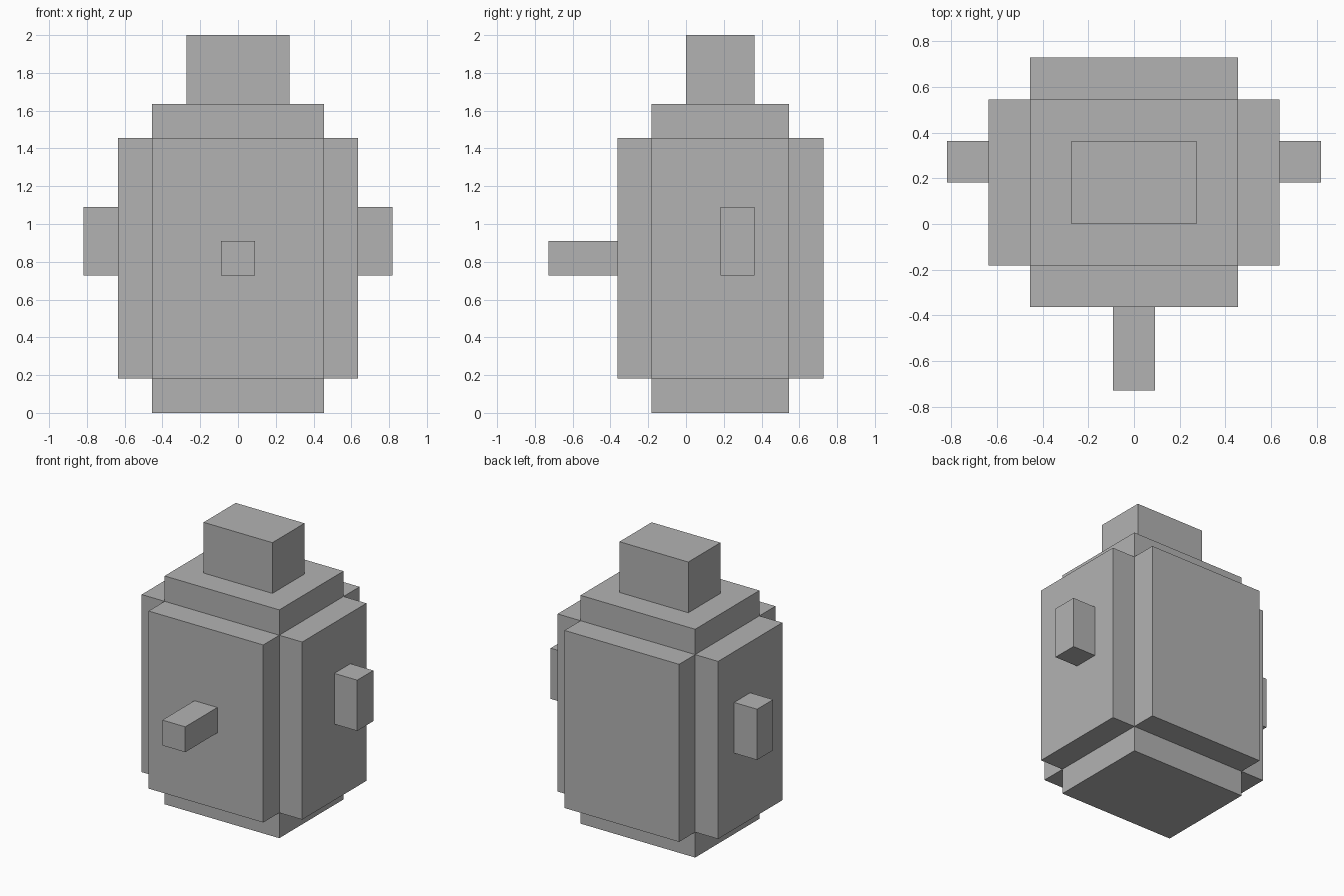
import bpy
import bmesh
from mathutils import Vector

cube = bpy.data.objects.get("Cube")
if cube:
    bpy.data.objects.remove(cube, do_unlink=True)

UNIT = 2 / 11  # the whole model sits on a block grid, 11 blocks tall

grey = bpy.data.materials.new("plain grey")
grey.use_nodes = True
colour = (0.45, 0.45, 0.45, 1)
grey.diffuse_color = colour
grey.node_tree.nodes["Principled BSDF"].inputs["Base Color"].default_value = colour


def block(name, low, high):
    """Add a box between two grid corners."""
    low, high = Vector(low) * UNIT, Vector(high) * UNIT
    size = high - low
    mesh = bpy.data.meshes.new(name)
    bm = bmesh.new()
    bmesh.ops.create_cube(bm, size=1)
    bmesh.ops.scale(bm, vec=size, verts=bm.verts)
    bm.to_mesh(mesh)
    bm.free()
    mesh.materials.append(grey)
    obj = bpy.data.objects.new(name, mesh)
    obj.location = (low + high) / 2
    bpy.context.collection.objects.link(obj)
    return obj


# Main body and the neck block on top
block("body_core", (-2.5, -1, 0), (2.5, 3, 9))
block("top_block", (-1.5, 0, 9), (1.5, 2, 11))

# Raised panels on the front and back
block("front_panel", (-2.5, -2, 1), (2.5, -1, 8))
block("back_panel", (-2.5, 3, 1), (2.5, 4, 8))

# Spout sticking out of the front
block("spout", (-0.5, -4, 4), (0.5, -2, 5))

# Side panels with their handles
for side, s in (("left", 1), ("right", -1)):
    for part, inner, outer, y, z in (
        ("panel", 2.5, 3.5, (-1, 3), (1, 8)),
        ("handle", 3.5, 4.5, (1, 2), (4, 6)),
    ):
        x = sorted((s * inner, s * outer))
        block(f"{side}_{part}", (x[0], y[0], z[0]), (x[1], y[1], z[1]))
